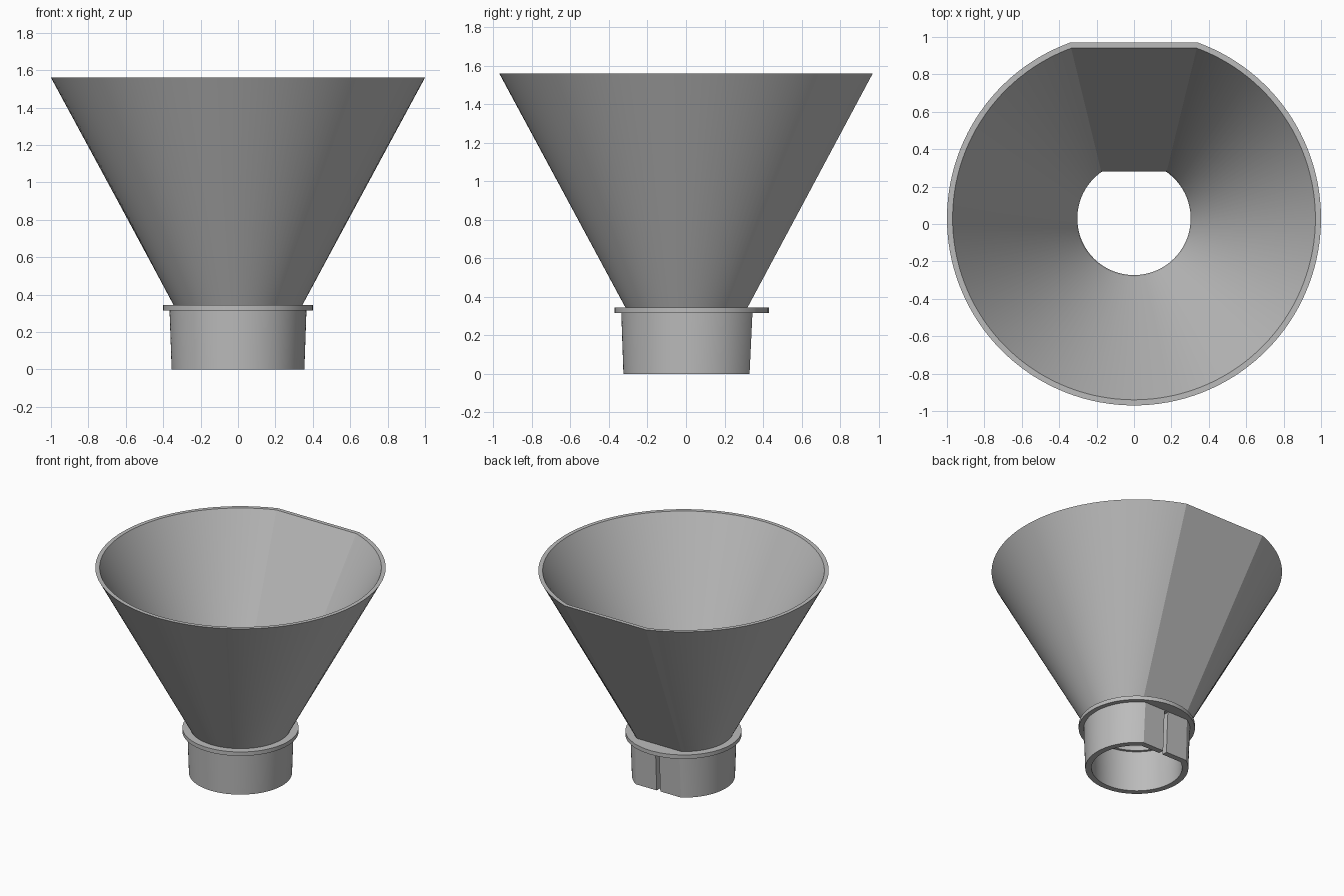
import bpy, bmesh, math

if "Cube" in bpy.data.objects:
    bpy.data.objects.remove(bpy.data.objects["Cube"])

CY = 0.03            # axis of the round sections, the flat faces +y
N_ARC, N_FLAT = 120, 6

grey = bpy.data.materials.new("plain grey")
grey.diffuse_color = (0.5, 0.5, 0.5, 1)
grey.use_nodes = True
grey.node_tree.nodes["Principled BSDF"].inputs["Base Color"].default_value = grey.diffuse_color


def ring(r, d, z):
    """Circle of radius r cut by a flat at distance d (d None = full circle)."""
    half = math.acos(d / r) if d else 0.58
    angles = [half + (2 * math.pi - 2 * half) * i / N_ARC for i in range(N_ARC)]
    angles += [-half + 2 * half * i / N_FLAT for i in range(N_FLAT)]
    pts = []
    for a in angles:
        c = math.cos(a)
        rad = min(r, d / c) if d and c > 0 else r
        pts.append((rad * math.sin(a), CY + rad * c, z))
    return pts


def shell(name, profile):
    """Join a closed loop of rings into a tube with wall thickness."""
    bm = bmesh.new()
    loops = [[bm.verts.new(p) for p in ring(*s)] for s in profile]
    n = len(loops[0])
    for k, a in enumerate(loops):
        b = loops[(k + 1) % len(loops)]
        for i in range(n):
            j = (i + 1) % n
            bm.faces.new((a[i], a[j], b[j], b[i]))
    bmesh.ops.recalc_face_normals(bm, faces=bm.faces)
    me = bpy.data.meshes.new(name)
    bm.to_mesh(me)
    bm.free()
    me.materials.append(grey)
    ob = bpy.data.objects.new(name, me)
    bpy.context.collection.objects.link(ob)
    return ob


# Funnel cone, collar flange and tapered neck
cone = shell("funnel_cone", [(0.345, 0.29, 0.345), (1.0, 0.94, 1.56),
                             (0.97, 0.91, 1.56), (0.31, 0.255, 0.345)])
collar = shell("collar", [(0.40, None, 0.315), (0.40, None, 0.345),
                          (0.31, 0.255, 0.345), (0.303, 0.25, 0.315)])
neck = shell("neck", [(0.355, 0.30, 0.0), (0.366, 0.315, 0.315),
                      (0.322, 0.27, 0.315), (0.312, 0.258, 0.0)])

# Slot through the flat back of the neck
bpy.ops.mesh.primitive_cube_add(size=1, location=(0, CY + 0.29, 0.14))
cutter = bpy.context.object
cutter.name = "slot_cutter"
cutter.scale = (0.03, 0.16, 0.34)
cutter.hide_render = True
mod = neck.modifiers.new("slot", 'BOOLEAN')
mod.operation, mod.solver, mod.object = 'DIFFERENCE', 'EXACT', cutter
bpy.context.view_layer.objects.active = neck
bpy.ops.object.modifier_apply(modifier=mod.name)
bpy.data.objects.remove(cutter)

# Smooth round walls, keep rims and flats crisp
for ob in (cone, collar, neck):
    bpy.ops.object.select_all(action='DESELECT')
    ob.select_set(True)
    bpy.context.view_layer.objects.active = ob
    bpy.ops.object.shade_smooth_by_angle(angle=math.radians(12))
